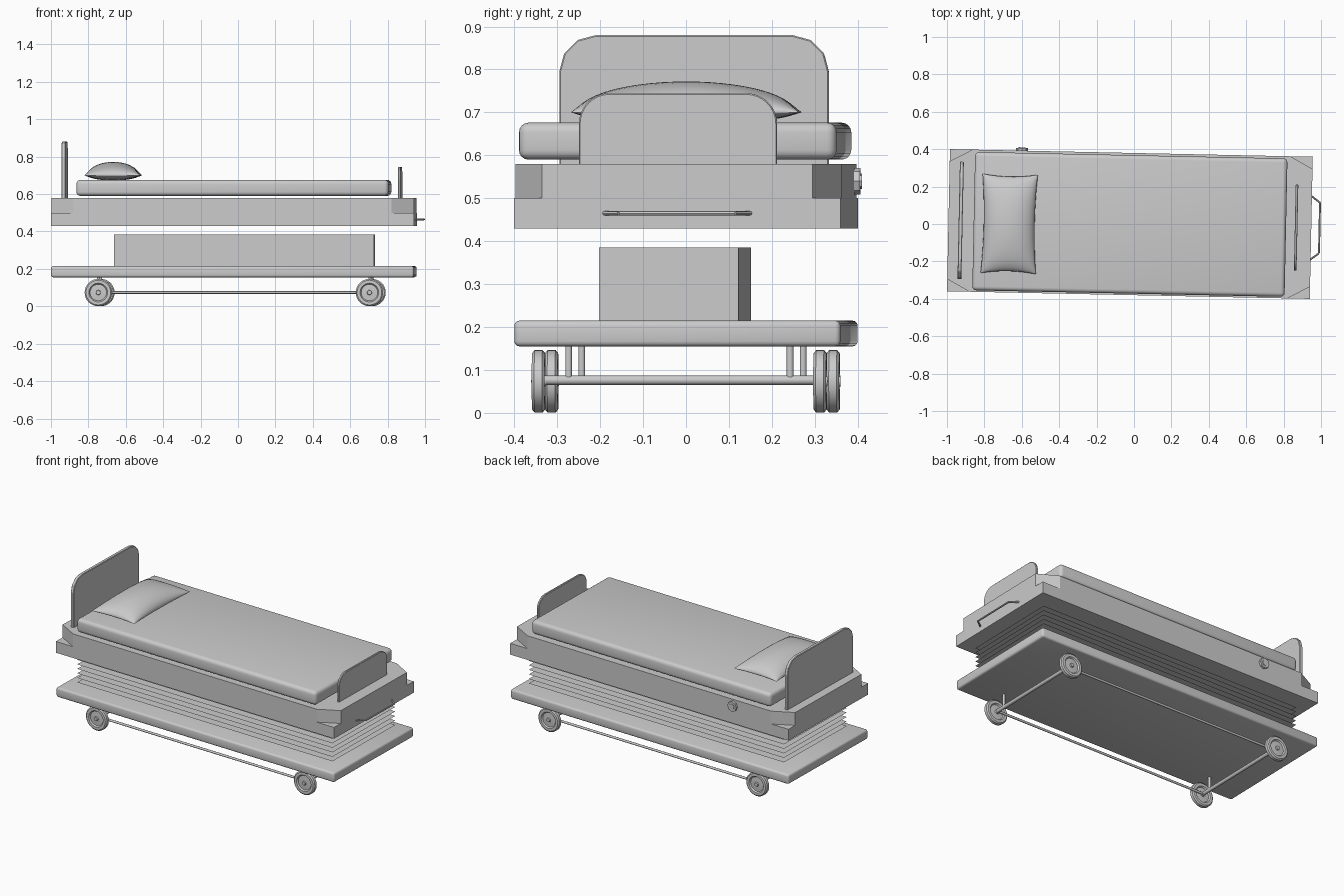
import bpy, bmesh, math
from mathutils import Matrix, Vector

if "Cube" in bpy.data.objects:
    bpy.data.objects.remove(bpy.data.objects["Cube"])

# whole bed stands slightly turned about z
PLACE = Matrix.Translation((-0.022, 0, 0)) @ Matrix.Rotation(math.radians(-1.2), 4, 'Z')


def finish(name, bm, smooth=None):
    bmesh.ops.recalc_face_normals(bm, faces=bm.faces)
    bm.transform(PLACE)
    me = bpy.data.meshes.new(name)
    bm.to_mesh(me)
    bm.free()
    ob = bpy.data.objects.new(name, me)
    bpy.context.collection.objects.link(ob)
    if smooth:
        bpy.ops.object.select_all(action='DESELECT')
        ob.select_set(True)
        bpy.context.view_layer.objects.active = ob
        bpy.ops.object.shade_smooth_by_angle(angle=math.radians(smooth))
    return ob


def box(name, center, size, bevel=0, segs=3):
    bm = bmesh.new()
    bmesh.ops.create_cube(bm, size=1, matrix=Matrix.Translation(center) @ Matrix.Diagonal((*size, 1)))
    if bevel:
        bmesh.ops.bevel(bm, geom=bm.edges[:], offset=bevel, segments=segs, profile=0.5, affect='EDGES')
    return finish(name, bm, 40 if bevel else None)


def extrude(name, pts, vec, bevel=0):
    bm = bmesh.new()
    f = bm.faces.new([bm.verts.new(p) for p in pts])
    r = bmesh.ops.extrude_face_region(bm, geom=[f])
    bmesh.ops.translate(bm, vec=vec, verts=[v for v in r['geom'] if isinstance(v, bmesh.types.BMVert)])
    if not bm.faces.get(f.verts[:]):
        bm.faces.new(f.verts[:])
    if bevel:
        bmesh.ops.bevel(bm, geom=bm.edges[:], offset=bevel, segments=1, affect='EDGES')
    return finish(name, bm)


def rod(name, a, b, r, n=12):
    a, b = Vector(a), Vector(b)
    bm = bmesh.new()
    rot = (b - a).to_track_quat('Z', 'Y').to_matrix().to_4x4()
    bmesh.ops.create_cone(bm, cap_ends=True, segments=n, radius1=r, radius2=r, depth=(b - a).length,
                          matrix=Matrix.Translation((a + b) / 2) @ rot)
    return finish(name, bm, 40)


# lower chassis slab and lifting core
box("base_slab", (0, 0, 0.185), (1.94, 0.76, 0.06), 0.012)
box("lift_core", (0.057, -0.024, 0.30), (1.39, 0.325, 0.17))

# bellows made of stacked thin sheets
bm = bmesh.new()
for i in range(7):
    bmesh.ops.create_grid(bm, x_segments=1, y_segments=1, size=1,
                          matrix=Matrix.Translation((0.01, 0, 0.24 + 0.028 * i)) @ Matrix.Diagonal((0.89, 0.30, 1, 1)))
finish("bellows_sheets", bm)

# upper frame: plain lower slab, chamfered upper slab
box("frame_lower", (0, 0, 0.465), (1.94, 0.76, 0.07))
L, W, CX, CY = 0.97, 0.38, 0.12, 0.065
quarter = [(L, W - CY), (L - CX, W)]
octagon = quarter + [(-x, y) for x, y in quarter[::-1]]
octagon += [(-x, -y) for x, y in octagon]
extrude("frame_upper", [(x, y, 0.5) for x, y in octagon], (0, 0, 0.08))

# mattress
box("mattress", (0, -0.002, 0.633), (1.67, 0.74, 0.086), 0.022, 4)


# head and foot boards with faceted round corners
def board(name, x, thick, half, top, r, n):
    side = [(half, 0.575)]
    for i in range(n + 1):
        t = math.pi / 2 * i / n
        side.append((half - r + r * math.cos(t), top - r + r * math.sin(t)))
    prof = side + [(-y, z) for y, z in side[::-1]]
    extrude(name, [(x - thick / 2, y, z) for y, z in prof], (thick, 0, 0), 0.003)


board("headboard", -0.905, 0.021, 0.314, 0.88, 0.085, 3)
board("footboard", 0.889, 0.014, 0.231, 0.745, 0.072, 8)

# pillow: two puffed sheets with pinched corners
bm = bmesh.new()
NU, NV = 20, 28
for sign, h in ((1, 0.072), (-1, 0.027)):
    g = []
    for i in range(NU + 1):
        row = []
        u = math.sin(math.pi / 2 * (2 * i / NU - 1))
        for j in range(NV + 1):
            v = math.sin(math.pi / 2 * (2 * j / NV - 1))
            x = 0.148 * u * (1 - 0.08 * (1 - v * v))
            y = 0.266 * v * (1 - 0.05 * (1 - u * u))
            z = 0.70 + sign * h * math.sqrt(max(0, (1 - u * u) * (1 - v * v)))
            row.append(bm.verts.new((x - 0.645, y - 0.013, z)))
        g.append(row)
    for i in range(NU):
        for j in range(NV):
            bm.faces.new((g[i][j], g[i + 1][j], g[i + 1][j + 1], g[i][j + 1]))
bmesh.ops.remove_doubles(bm, verts=bm.verts[:], dist=0.0001)
finish("pillow", bm, 60)

# side adjusting knob
rod("side_knob", (-0.585, 0.375, 0.54), (-0.585, 0.394, 0.54), 0.031, 8)
rod("side_knob_cap", (-0.585, 0.39, 0.54), (-0.585, 0.398, 0.54), 0.018, 8)

# pull handle at the foot end
path = [(0.965, 0.172, 0.465), (1.014, 0.135, 0.465), (1.014, -0.135, 0.465), (0.965, -0.172, 0.465)]
for i in range(3):
    rod("pull_handle_%d" % (i + 1), path[i], path[i + 1], 0.005, 8)

# wheels, posts, axles and long rods
wheel_profile = [(0, 0.017), (0.011, 0.017), (0.013, 0.009), (0.044, 0.007), (0.050, 0.015), (0.066, 0.015), (0.073, 0.009)]
wheel_profile += [(r, -w) for r, w in wheel_profile[::-1]]
for end, x in (("head", -0.718), ("foot", 0.732)):
    for side, s in (("left", 1), ("right", -1)):
        bm = bmesh.new()
        vs = [bm.verts.new((x + r, s * 0.328 + w, 0.0735)) for r, w in wheel_profile]
        es = [bm.edges.new(p) for p in zip(vs, vs[1:])]
        bmesh.ops.spin(bm, geom=vs + es, cent=(x, 0, 0.0735), axis=(0, 1, 0), angle=2 * math.pi, steps=32, use_duplicate=False)
        bmesh.ops.remove_doubles(bm, verts=bm.verts[:], dist=0.0001)
        finish("wheel_%s_%s" % (end, side), bm, 35)
        rod("post_%s_%s" % (end, side), (x, s * 0.258, 0.08), (x, s * 0.258, 0.16), 0.008)
    rod("axle_" + end, (x, -0.325, 0.076), (x, 0.325, 0.076), 0.011)
for side, s in (("left", 1), ("right", -1)):
    rod("long_rod_" + side, (-0.718, s * 0.31, 0.074), (0.732, s * 0.31, 0.074), 0.007)
